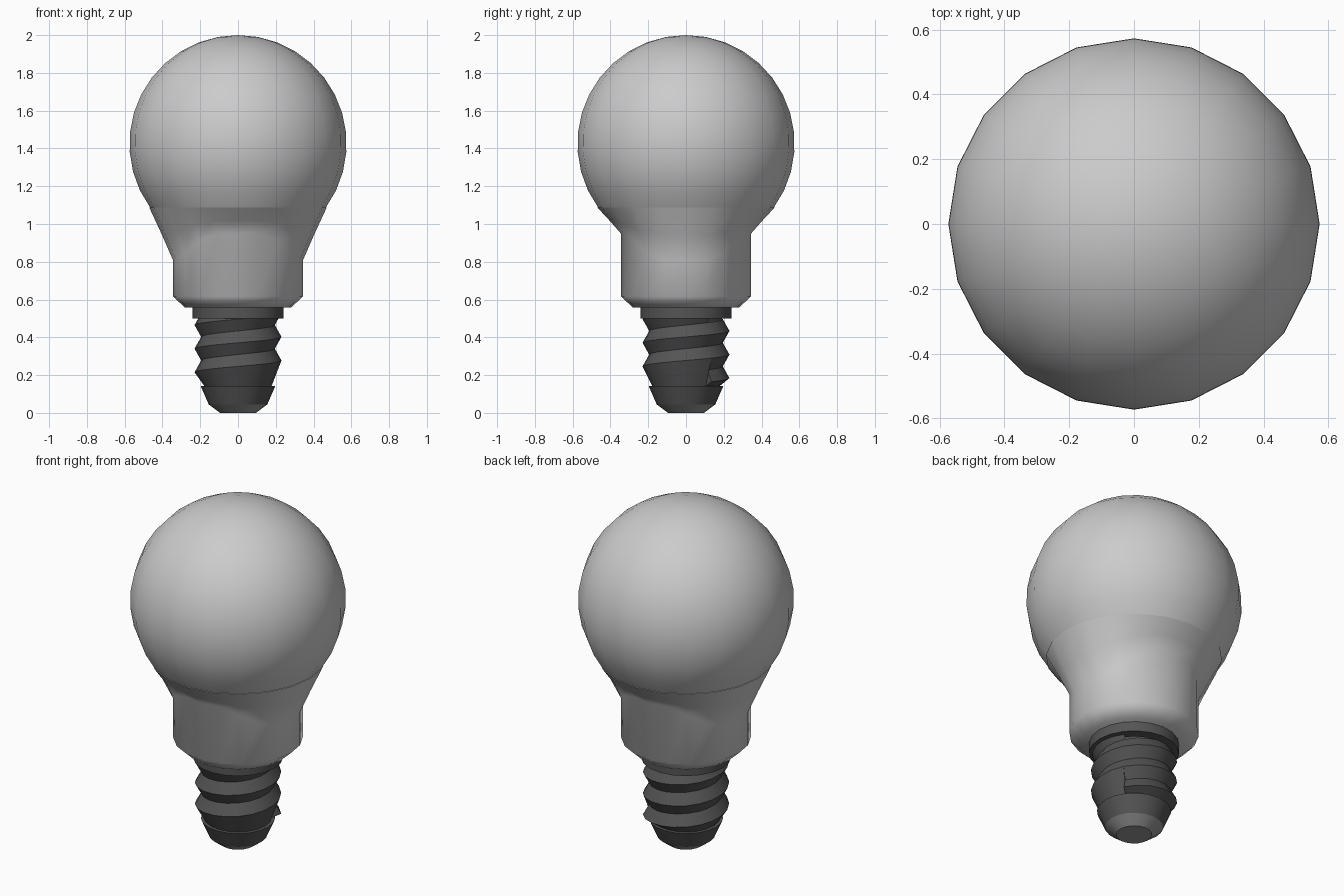
import bpy, bmesh
from math import sin, cos, pi, radians

if "Cube" in bpy.data.objects:
    bpy.data.objects.remove(bpy.data.objects["Cube"])

SIDES = 20


def finish(name, bm, angle, mat=None):
    bmesh.ops.remove_doubles(bm, verts=bm.verts, dist=1e-5)
    bmesh.ops.recalc_face_normals(bm, faces=bm.faces)
    me = bpy.data.meshes.new(name)
    bm.to_mesh(me)
    bm.free()
    ob = bpy.data.objects.new(name, me)
    bpy.context.collection.objects.link(ob)
    if mat:
        me.materials.append(mat)
    bpy.ops.object.select_all(action='DESELECT')
    ob.select_set(True)
    bpy.context.view_layer.objects.active = ob
    bpy.ops.object.shade_smooth_by_angle(angle=radians(angle))
    return ob


def lathe(name, profile, angle=30, mat=None, cap=True):
    """Revolve profile(theta) -> [(radius, z), ...], listed bottom to top."""
    bm = bmesh.new()
    cols = []
    for i in range(SIDES):
        t = 2 * pi * i / SIDES
        cols.append([bm.verts.new((r * cos(t), r * sin(t), z)) for r, z in profile(t)])
    for i in range(SIDES):
        a, b = cols[i], cols[(i + 1) % SIDES]
        for j in range(len(a) - 1):
            bm.faces.new((a[j], b[j], b[j + 1], a[j + 1]))
    if cap:
        bm.faces.new([c[0] for c in cols])
    bmesh.ops.dissolve_degenerate(bm, edges=bm.edges, dist=1e-5)
    return finish(name, bm, angle, mat)


def grey(name, v):
    m = bpy.data.materials.new(name)
    m.diffuse_color = (v, v, v, 1)
    m.use_nodes = True
    m.node_tree.nodes["Principled BSDF"].inputs["Base Color"].default_value = m.diffuse_color
    return m


dark = grey("dark_metal", 0.09)
mid = grey("contact_metal", 0.3)

# Globe: sphere cut where it meets the housing
R, CZ, STEPS = 0.575, 1.425, 12
cut = radians(126)
globe = [(R * sin(cut * (1 - k / STEPS)), CZ + R * cos(cut * (1 - k / STEPS)))
         for k in range(STEPS + 1)]
lathe("globe", lambda t: globe, 40, cap=False)


# Housing: collar whose shoulder is high at front and back, low at the sides
def housing(t):
    wave = max(-1, min(1, 1.5 * cos(2 * t)))
    zs = 0.88 - 0.07 * wave
    return [(0.28, 0.557), (0.345, 0.617), (0.345, zs),
            (0.403, zs + 0.48 * (1.088 - zs)), (0.47, 1.088), (0.455, 1.09)]


lathe("housing", housing, 60)

# Base ring under the housing
lathe("base_ring", lambda t: [(0.18, 0.5), (0.24, 0.5), (0.24, 0.56)], 30, dark, cap=False)

# Screw thread: right-handed helical ridge, first turn tapers into the tip
bm = bmesh.new()
PITCH, TURNS, START = 0.125, 3, radians(36)
prev = None
for i in range(SIDES * TURNS + 1):
    t = START + 2 * pi * i / SIDES
    zc = 0.165 + PITCH * i / SIDES
    if i <= SIDES:
        low = (0.178, 0.142)
    else:
        low = (0.195, zc - PITCH / 2)
    pts = [low, (0.23, zc), (0.195, zc + PITCH / 2)]
    row = [bm.verts.new((r * cos(t), r * sin(t), min(z, 0.54))) for r, z in pts]
    if prev:
        for j in range(2):
            if i == SIDES + 1 and j == 0:
                # ridge leaves the tapered turn and joins the normal groove
                t0 = t - 2 * pi / SIDES
                zr = zc - PITCH / SIDES - PITCH / 2
                g = bm.verts.new((0.195 * cos(t0), 0.195 * sin(t0), zr))
                bm.faces.new((g, row[0], row[1], prev[1]))
            else:
                bm.faces.new((prev[j], row[j], row[j + 1], prev[j + 1]))
    else:
        bm.faces.new(row)
    prev = row
bmesh.ops.dissolve_degenerate(bm, edges=bm.edges, dist=1e-5)
finish("screw_thread", bm, 30, dark)

# Insulated tip and end contact
lathe("tip", lambda t: [(0.155, 0.045), (0.198, 0.143), (0.12, 0.143)], 30, dark, cap=False)
lathe("end_contact", lambda t: [(0.095, 0.0), (0.155, 0.045)], 30, mid)
